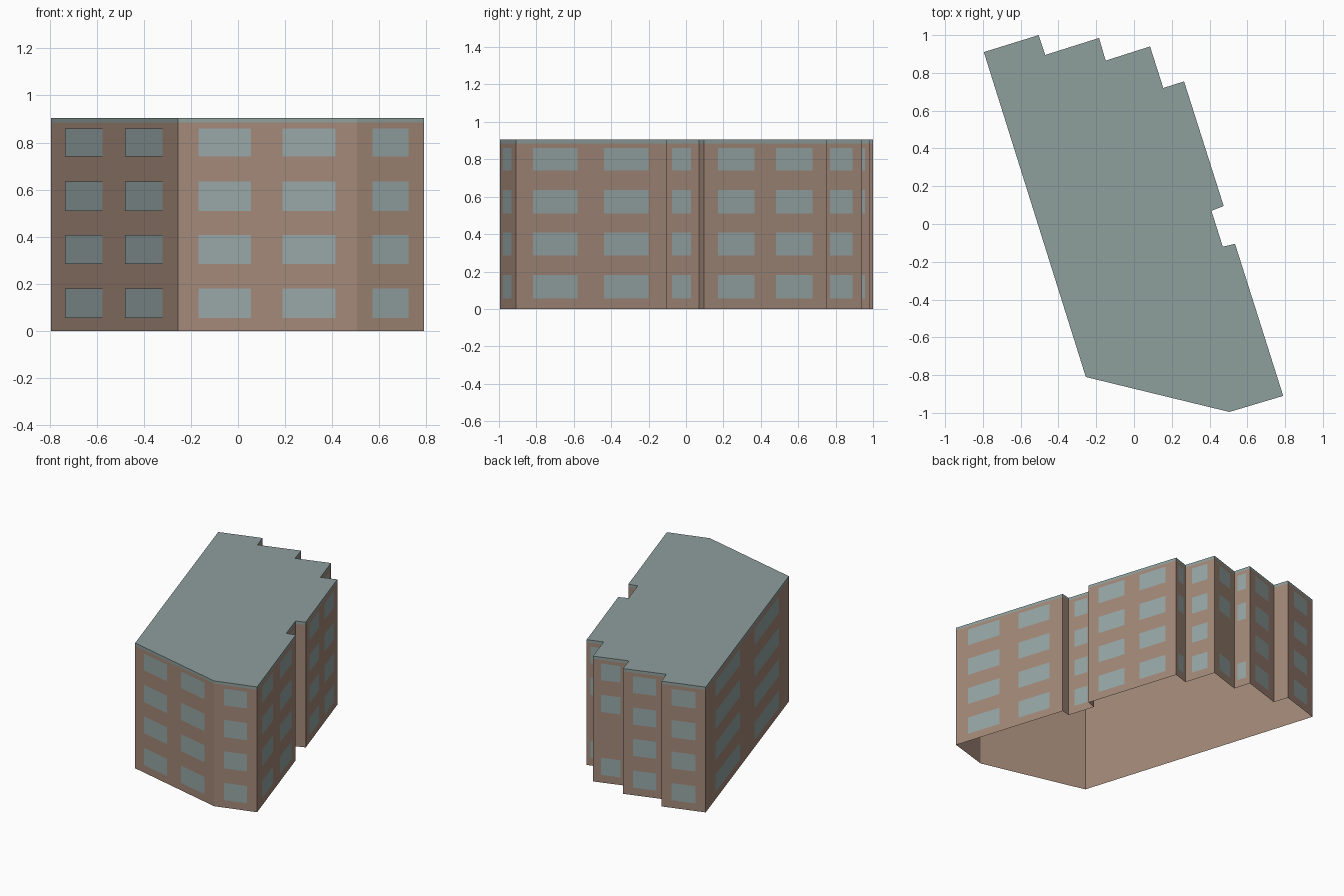
import bpy
from mathutils import Vector

cube = bpy.data.objects.get("Cube")
if cube:
    bpy.data.objects.remove(cube)


def material(name, colour):
    mat = bpy.data.materials.new(name)
    mat.use_nodes = True
    mat.diffuse_color = (*colour, 1)
    bsdf = mat.node_tree.nodes["Principled BSDF"]
    bsdf.inputs["Base Color"].default_value = (*colour, 1)
    bsdf.inputs["Roughness"].default_value = 0.9
    return mat


def add_mesh(name, verts, faces, mat):
    mesh = bpy.data.meshes.new(name)
    mesh.from_pydata(verts, [], faces)
    mesh.materials.append(mat)
    obj = bpy.data.objects.new(name, mesh)
    bpy.context.collection.objects.link(obj)
    return obj


def band(name, z0, z1, mat, capped=False):
    """Extrude the footprint between two heights, optionally closing the top."""
    n = len(corners)
    verts = [(x, y, z) for z in (z0, z1) for x, y in corners]
    faces = [(i, (i + 1) % n, (i + 1) % n + n, i + n) for i in range(n)]
    if capped:
        faces.append(tuple(range(n, 2 * n)))
    return add_mesh(name, verts, faces, mat)


brick = material("brown wall", (0.36, 0.245, 0.187))
glass = material("grey blue window", (0.305, 0.38, 0.378))
slate = material("grey green roof", (0.27, 0.345, 0.335))

EAVES, TOP = 0.885, 0.905
ROWS = [(0.055, 0.18), (0.285, 0.408), (0.51, 0.635), (0.74, 0.86)]
PAIR = [(0.115, 0.41), (0.585, 0.88)]   # two wide windows per storey
SINGLE = [(0.23, 0.765)]                # one window per storey
BLANK = []
ALL = (0, 1, 2, 3)
GAP = (0, 2, 3)                         # second storey left blank

# Wall runs counter-clockwise: start corner, windows, storeys
walls = [
    ((-0.255, -0.81), PAIR, ALL),
    ((0.505, -0.995), SINGLE, ALL),
    ((0.79, -0.91), PAIR, ALL),
    ((0.535, -0.105), BLANK, ALL),
    ((0.47, -0.12), SINGLE, ALL),
    ((0.41, 0.07), BLANK, ALL),
    ((0.475, 0.095), PAIR, ALL),
    ((0.265, 0.755), SINGLE, GAP),
    ((0.155, 0.72), SINGLE, ALL),
    ((0.085, 0.94), SINGLE, GAP),
    ((-0.15, 0.865), SINGLE, GAP),
    ((-0.185, 0.985), SINGLE, ALL),
    ((-0.47, 0.895), BLANK, ALL),
    ((-0.505, 1.0), SINGLE, ALL),
    ((-0.795, 0.91), PAIR, ALL),
]
corners = [w[0] for w in walls]

# Wall shell, open underneath, and the flat roof with its edge strip
band("outer_walls", 0, EAVES, brick)
band("flat_roof", EAVES, TOP, slate, capped=True)

# Thin window panes just in front of each wall
verts, faces = [], []
for i, (start, spans, storeys) in enumerate(walls):
    a = Vector((*start, 0))
    b = Vector((*corners[(i + 1) % len(corners)], 0))
    along = b - a
    out = Vector((along.y, -along.x, 0)).normalized() * 0.002
    for s, e in spans:
        p, q = a + along * s + out, a + along * e + out
        for row in storeys:
            lo, hi = (Vector((0, 0, z)) for z in ROWS[row])
            k = len(verts)
            verts += [p + lo, q + lo, q + hi, p + hi]
            faces.append((k, k + 1, k + 2, k + 3))
add_mesh("window_panes", verts, faces, glass)
